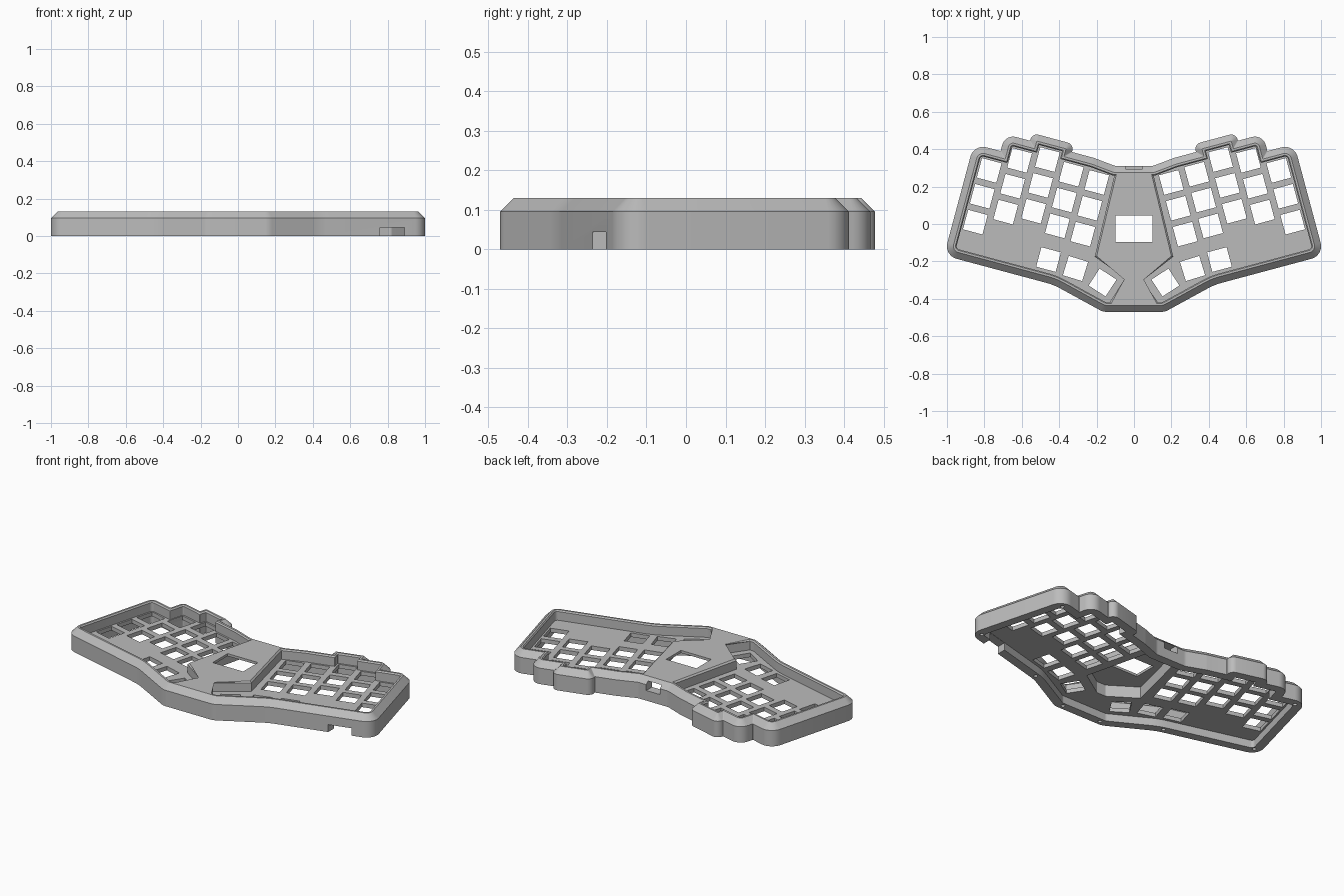
import bpy
import bmesh
import math
from mathutils import Vector, Matrix

cube = bpy.data.objects.get("Cube")
if cube:
    bpy.data.objects.remove(cube, do_unlink=True)

TILT = math.radians(15)          # splay of each key half
PITCH, HOLE = 0.143, 0.108       # key spacing and key cutout
HEIGHT, SHOULDER = 0.13, 0.095   # rim top and start of the outer chamfer
PLATE_TOP, PLATE_BOTTOM = 0.07, 0.046


def splay(u, v):
    """Key-half coordinates to model coordinates."""
    return Matrix.Rotation(TILT, 2) @ Vector((u, v))


def mirrored(half):
    return half + [Vector((-p[0], p[1])) for p in reversed(half)]


def outline(corners, radii, d, segs=8):
    """Closed outline, offset inward by d, with every corner rounded."""
    n = len(corners)
    pts = []
    for i, p in enumerate(corners):
        e1 = (p - corners[i - 1]).normalized()
        e2 = (corners[(i + 1) % n] - p).normalized()
        n1, n2 = Vector((-e1.y, e1.x)), Vector((-e2.y, e2.x))
        q = p + (n1 + n2) * (d / (1 + n1.dot(n2)))
        turn = math.atan2(e1.x * e2.y - e1.y * e2.x, e1.dot(e2))
        r = radii[i]
        if turn > 0:
            r = max(r - d, 0.004)
        elif r > 0.1:
            r += d
        start = q - e1 * r * math.tan(abs(turn) / 2)
        centre = start + n1 * math.copysign(r, turn)
        for k in range(segs + 1):
            pts.append(centre + Matrix.Rotation(turn * k / segs, 2) @ (start - centre))
    return pts


def prism(bm, pts, z0, z1):
    """Upright prism; returns its top face."""
    low = [bm.verts.new((p[0], p[1], z0)) for p in pts]
    high = [bm.verts.new((p[0], p[1], z1)) for p in pts]
    bm.faces.new(low[::-1])
    top = bm.faces.new(high)
    for i in range(len(pts)):
        j = (i + 1) % len(pts)
        bm.faces.new((low[i], low[j], high[j], high[i]))
    return top


def box(bm, x0, x1, y0, y1, z0, z1):
    prism(bm, [(x0, y0), (x1, y0), (x1, y1), (x0, y1)], z0, z1)


def finish(bm, name):
    bmesh.ops.recalc_face_normals(bm, faces=bm.faces[:])
    mesh = bpy.data.meshes.new(name)
    bm.to_mesh(mesh)
    bm.free()
    obj = bpy.data.objects.new(name, mesh)
    bpy.context.collection.objects.link(obj)
    return obj


def combine(target, tool, operation):
    tool.hide_render = True
    mod = target.modifiers.new(tool.name, 'BOOLEAN')
    mod.operation, mod.object, mod.solver = operation, tool, 'EXACT'
    bpy.context.view_layer.objects.active = target
    bpy.ops.object.modifier_apply(modifier=mod.name)
    bpy.data.objects.remove(tool, do_unlink=True)


# Case outline: front edge, outer side, stepped column tops, back bridge
half = [
    (Vector((0.165, -0.47)), 0.08),
    (Vector((0.43, -0.325)), 0.35),
    (Vector((1.016, -0.168)), 0.07),
    (splay(0.938, 0.192), 0.07),
    (splay(0.79, 0.192), 0.004),
    (splay(0.79, 0.286), 0.06),
    (splay(0.652, 0.286), 0.004),
    (splay(0.652, 0.329), 0.036),
    (splay(0.42, 0.329), 0.036),
    (splay(0.42, 0.286), 0.004),
    (splay(0.3, 0.286), 0.05),
    (Vector((0.1, 0.31)), 0.05),
]
corners = mirrored([p for p, r in half])
radii = [r for p, r in half]
radii += radii[::-1]

# Case shell: rim wall with chamfer, closed by the sunken key plate
section = [(0.052, PLATE_BOTTOM), (0.052, 0), (0, 0), (0, SHOULDER),
           (0.035, HEIGHT), (0.046, HEIGHT), (0.052, 0.122), (0.052, PLATE_TOP)]
bm = bmesh.new()
rings = [[bm.verts.new((p.x, p.y, z)) for p in outline(corners, radii, d)]
         for d, z in section]
for a, b in zip(rings, rings[1:]):
    for i in range(len(a)):
        j = (i + 1) % len(a)
        bm.faces.new((a[i], a[j], b[j], b[i]))
bm.faces.new(rings[0][::-1])
bm.faces.new(rings[-1])
case = finish(bm, "keyboard_case")

# Raised centre island, flush with the rim
bm = bmesh.new()
island = mirrored([Vector(p) for p in
                   [(0.14, -0.435), (0.04, -0.295), (0.21, -0.175), (0.1, 0.28)]])
top = prism(bm, island, 0.055, HEIGHT)
bmesh.ops.bevel(bm, geom=top.edges[:], offset=0.009, segments=1, affect='EDGES')
combine(case, finish(bm, "centre_island"), 'UNION')

# Hollow under the island
bm = bmesh.new()
hollow = mirrored([Vector(p) for p in [(0.03, -0.275), (0.19, -0.17), (0.085, 0.255)]])
prism(bm, hollow, -0.02, 0.115)
combine(case, finish(bm, "island_hollow"), 'DIFFERENCE')

# Key cutouts: five splayed columns and a thumb arc on each half
keys = [(splay(0.822 - PITCH * c, top_v - PITCH * row), TILT)
        for c, top_v in enumerate((0.076, 0.17, 0.213, 0.17, 0.163))
        for row in range(3)]
keys += [(Vector((0.457, -0.19)), TILT),
         (Vector((0.313, -0.238)), math.radians(17)),
         (Vector((0.168, -0.313)), math.radians(33))]
bm = bmesh.new()
h = HOLE / 2
for centre, angle in keys:
    square = [centre + Matrix.Rotation(angle, 2) @ Vector(c)
              for c in ((-h, -h), (h, -h), (h, h), (-h, h))]
    for side in (1, -1):
        prism(bm, [(side * p.x, p.y) for p in square], 0.02, 0.2)

# Display window, rear cable port and front side notch
box(bm, -0.1, 0.1, -0.095, 0.045, -0.02, 0.2)
box(bm, -0.045, 0.045, 0.24, 0.36, 0.06, 0.111)
box(bm, 0.76, 0.89, -0.32, -0.12, -0.02, 0.044)

# Screw holes in the bottom of the rim
for x, y in ((0.96, -0.135), (0.45, -0.29), (0.13, -0.442), (0.82, 0.375)):
    for side in (1, -1):
        ring = [(side * x + 0.011 * math.cos(math.tau * k / 12),
                 y + 0.011 * math.sin(math.tau * k / 12)) for k in range(12)]
        prism(bm, ring, -0.02, 0.04)
combine(case, finish(bm, "cutouts"), 'DIFFERENCE')

# Single grey plastic
grey = bpy.data.materials.new("grey_plastic")
grey.use_nodes = True
colour = (0.5, 0.5, 0.5, 1)
grey.diffuse_color = colour
grey.node_tree.nodes["Principled BSDF"].inputs["Base Color"].default_value = colour
case.data.materials.clear()
case.data.materials.append(grey)

bpy.ops.object.select_all(action='DESELECT')
case.select_set(True)
bpy.context.view_layer.objects.active = case
bpy.ops.object.shade_smooth_by_angle(angle=math.radians(25))
